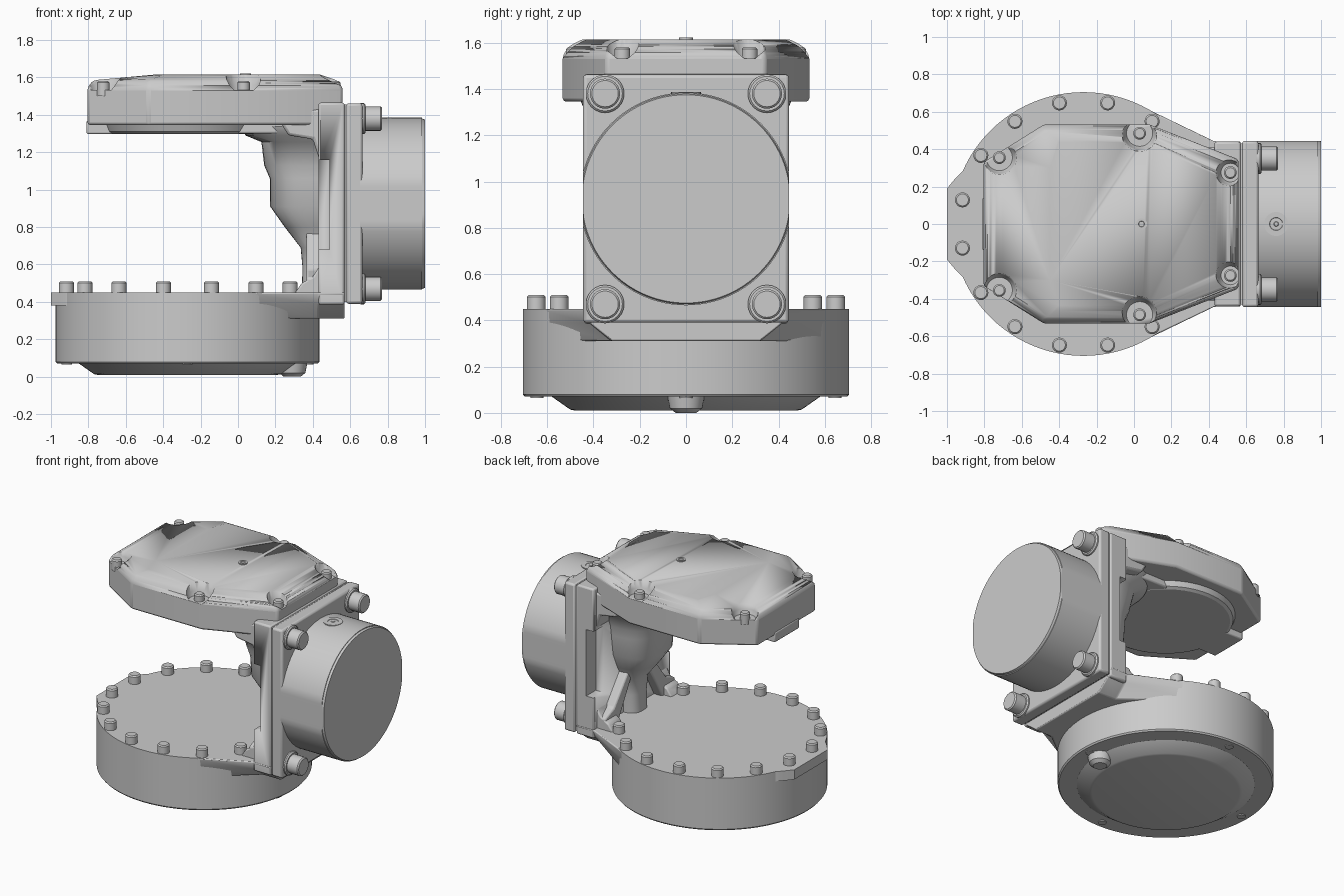
import bpy, bmesh
from math import sin, cos, pi, radians
from mathutils import Vector

if "Cube" in bpy.data.objects:
    bpy.data.objects.remove(bpy.data.objects["Cube"])


def loft(name, rings, bevel=0.0, smooth=30):
    """Closed solid through rings of equal point count."""
    bm = bmesh.new()
    rows = [[bm.verts.new(p) for p in r] for r in rings]
    n = len(rows[0])
    for a, b in zip(rows, rows[1:]):
        for i in range(n):
            j = (i + 1) % n
            bm.faces.new((a[i], a[j], b[j], b[i]))
    bm.faces.new(rows[0])
    bm.faces.new(rows[-1])
    bmesh.ops.recalc_face_normals(bm, faces=bm.faces)
    me = bpy.data.meshes.new(name)
    bm.to_mesh(me)
    bm.free()
    ob = bpy.data.objects.new(name, me)
    bpy.context.collection.objects.link(ob)
    bpy.ops.object.select_all(action='DESELECT')
    bpy.context.view_layer.objects.active = ob
    ob.select_set(True)
    bpy.ops.object.shade_smooth_by_angle(angle=radians(smooth))
    if bevel:
        m = ob.modifiers.new("bevel", 'BEVEL')
        m.width, m.segments, m.limit_method = bevel, 2, 'ANGLE'
        m.angle_limit = radians(25)
    return ob


def place(axis, u, v, w):
    return {'z': (u, v, w), 'y': (u, w, v), 'x': (w, u, v)}[axis]


def prism(name, pts, lo, hi, axis='z', bevel=0.0):
    return loft(name, [[place(axis, u, v, w) for u, v in pts] for w in (lo, hi)], bevel)


def box(name, x, y, z, bevel=0.0):
    return prism(name, [(x[0], y[0]), (x[1], y[0]), (x[1], y[1]), (x[0], y[1])], z[0], z[1], 'z', bevel)


def turned(name, c, profile, axis='z', n=32):
    """Lathe (radius, height) pairs around an axis through c."""
    return loft(name, [[place(axis, c[0] + r * cos(2 * pi * i / n), c[1] + r * sin(2 * pi * i / n), h)
                        for i in range(n)] for r, h in profile])


def bolt(name, c, r, lo, hi, axis='z'):
    return turned(name, c, [(r, lo), (r, hi - .008), (r - .008, hi)], axis, 24)


def mirrored(half):
    """Outline symmetric in y from its +y half."""
    return half + [(x, -y) for x, y in reversed(half)]


def cut(ob, cutter):
    cutter.hide_render = True
    cutter.hide_set(True)
    m = ob.modifiers.new("cut", 'BOOLEAN')
    m.operation, m.object, m.solver = 'DIFFERENCE', cutter, 'EXACT'


# Round base with tapered underside
CX = -.27
turned("base_drum", (CX, 0), [(.48, .01), (.5, .014), (.58, .07), (.697, .07), (.705, .08), (.705, .45)], n=96)
prism("base_end_tab", mirrored([(-.8, .35), (-.915, .285), (-.95, .25), (-1, .19)]), .38, .45)
turned("underside_bump", (.29, 0), [(.045, 0), (.07, .02), (.08, .07)])
for k in range(4):
    a = k * pi / 2
    turned("underside_screw", (CX + .645 * cos(a), .645 * sin(a)),
           [(.02, .064), (.028, .064), (.028, .075)], n=20)

# Ring of base bolts, leaving the neck side free
for k in range(1, 15):
    a = radians(11.25 + 22.5 * k)
    bolt("base_bolt", (CX + .66 * cos(a), .66 * sin(a)), .04, .44, .51)

# Flared neck between base and upright frame
rings = []
for z, s in ((.31, .32), (.39, .42), (.45, .445)):
    rings.append([(x, y, z) for x, y in mirrored([(0, .55), (.06, .62), (.43, s), (.57, s)])])
loft("neck", rings, .008)

# Upright frame with side pockets, gasket and mounting plate
frame = box("upright_frame", (.43, .57), (-.44, .44), (.385, 1.465), .012)
for s in (-1, 1):
    y = sorted((s * .33, s * .6))
    cut(frame, box("frame_pocket_cutter", (.3, .49), y, (.68, 1.16)))
box("gasket", (.56, .59), (-.43, .43), (.4, 1.455))
box("mounting_plate", (.578, .665), (-.445, .445), (.39, 1.462), .014)

# Motor drum, flattened to plate width on both sides
n = 96
rings = []
for x, r in ((.65, .46), (.985, .46), (.985, .455), (1, .45)):
    rings.append([(x, max(-.445, min(.445, r * cos(2 * pi * i / n))), .925 + r * sin(2 * pi * i / n))
                  for i in range(n)])
loft("motor_drum", rings)
turned("drum_port_ring", (.76, 0), [(.064, 1.36), (.064, 1.387), (.035, 1.387), (.03, 1.378)])
bolt("drum_port_plug", (.76, 0), .018, 1.36, 1.388)
for y in (-.35, .35):
    for z in (.47, 1.38):
        bolt("plate_washer", (y, z), .083, .655, .682, 'x')
        bolt("plate_bolt", (y, z), .065, .67, .77, 'x')

# Organic bracket bulge beneath the upper housing
rings = []
for z, x, w in ((1.34, .02, .38), (1.29, .04, .36), (1.255, .125, .3), (1.13, .14, .25), (1.06, .17, .24),
                (.91, .172, .22), (.8, .25, .17), (.69, .335, .11), (.58, .345, .1), (.43, .34, .1)):
    ring = []
    for i in range(17):
        a = pi * i / 16
        c, s = cos(a), sin(a)
        ring.append((.47 - (.47 - x) * abs(s) ** .6, w * (abs(c) ** .8) * (1 if c > 0 else -1), z))
    rings.append(ring)
loft("bracket_bulge", rings, smooth=50)

# Splayed legs and top gusset
for s in (-1, 1):
    prism("bracket_leg", [(s * y, z) for y, z in
                          ((.04, .82), (.12, .8), (.3, .57), (.4, .53), (.4, .43), (.26, .43))],
          .365, .45, 'x', .012)
    prism("corner_foot", [(.3, .44), (.34, .5), (.4, .535), (.44, .6), (.5, .6), (.5, .44)],
          *sorted((s * .27, s * .4)), 'y', .01)
prism("top_gusset", [(.22, 1.37), (.27, 1.29), (.4, 1.27), (.435, 1.16), (.5, 1.16), (.5, 1.43), (.22, 1.43)],
      -.41, .41, 'y', .015)

# Upper housing underside with end tab
turned("housing_underside", (CX, 0), [(.4, 1.298), (.42, 1.298), (.44, 1.31), (.46, 1.36)], n=64)
box("housing_end_tab", (-.81, -.55), (-.14, .14), (1.298, 1.37), .008)
box("housing_rear_web", (0, .32), (-.34, .34), (1.3, 1.37), .01)

# Faceted upper cover with sloped ends
low = mirrored([(-.805, .33), (-.48, .533), (.08, .533), (.56, .345)])
mid = mirrored([(-.775, .315), (-.475, .505), (.078, .505), (.53, .325)])
top = mirrored([(-.45, .3), (-.4, .45), (.07, .45), (.44, .29)])
cover = loft("upper_cover", [[(x, y, z) for x, y in o] for o, z in
                             ((low, 1.345), (low, 1.545), (mid, 1.585), (top, 1.615))], .015)

# Screw pockets and cover screws
for x, y, r in ((-.72, .355, .085), (.03, .485, .085), (.515, .275, .065)):
    for s in (-1, 1):
        cut(cover, turned("cover_pocket_cutter", (x, s * y), [(r - .015, 1.532), (r, 1.56), (r + .03, 1.7)]))
        bolt("cover_screw", (x, s * y), .034, 1.5, 1.58)
turned("cover_pin", (.04, 0), [(.03, 1.6), (.03, 1.622), (.016, 1.622), (.014, 1.616)], n=24)
